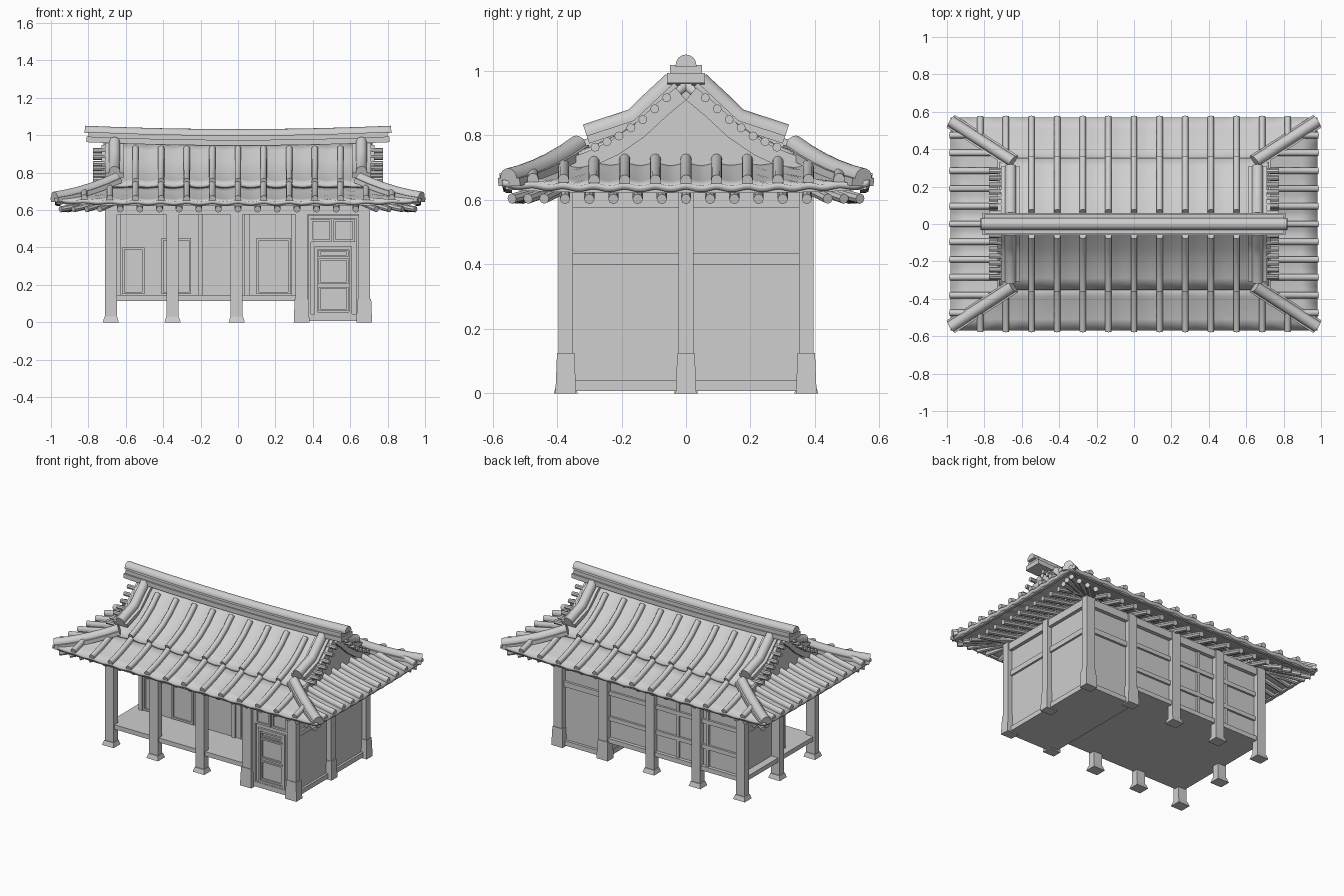
import bpy, bmesh, math
from mathutils import Vector

if "Cube" in bpy.data.objects:
    bpy.data.objects.remove(bpy.data.objects["Cube"])

grey = bpy.data.materials.new("plain_grey")
grey.use_nodes = True
grey.diffuse_color = (0.62, 0.62, 0.62, 1)
grey.node_tree.nodes["Principled BSDF"].inputs["Base Color"].default_value = (0.62, 0.62, 0.62, 1)


def finish(name, bm, thickness=0):
    bmesh.ops.recalc_face_normals(bm, faces=bm.faces)
    me = bpy.data.meshes.new(name)
    bm.to_mesh(me)
    bm.free()
    me.materials.append(grey)
    me.shade_smooth()
    me.set_sharp_from_angle(angle=math.radians(35))
    ob = bpy.data.objects.new(name, me)
    bpy.context.collection.objects.link(ob)
    if thickness:
        mod = ob.modifiers.new("thickness", "SOLIDIFY")
        mod.thickness, mod.offset = thickness, -1
    return ob


def box(bm, x0, x1, y0, y1, z0, z1, flare=0):
    """Box between limits; flare widens its foot."""
    rings = []
    for z, f in ((z0, flare), (z1, 0)):
        rings.append([bm.verts.new(p) for p in ((x0 - f, y0 - f, z), (x1 + f, y0 - f, z),
                                                (x1 + f, y1 + f, z), (x0 - f, y1 + f, z))])
    skin(bm, rings)


def skin(bm, rings):
    n = len(rings[0])
    for a, b in zip(rings, rings[1:]):
        for i in range(n):
            bm.faces.new((a[i], a[(i + 1) % n], b[(i + 1) % n], b[i]))
    bm.faces.new(rings[0])
    bm.faces.new(rings[-1])


def rect(w, h):
    return [(-w / 2, 0), (w / 2, 0), (w / 2, h), (-w / 2, h)]


def rounded(w, h, n=6):
    """Upright section with a half-round top."""
    arc = [(w / 2 * math.cos(math.pi * i / n), h + w / 2 * math.sin(math.pi * i / n)) for i in range(n + 1)]
    return [(-w / 2, 0), (w / 2, 0)] + arc


def circle(r, n=8):
    return [(r * math.cos(math.tau * i / n), r * math.sin(math.tau * i / n)) for i in range(n)]


def sweep(bm, path, section):
    pts = [Vector(p) for p in path]
    rings = []
    for i, p in enumerate(pts):
        d = (pts[min(i + 1, len(pts) - 1)] - pts[max(i - 1, 0)]).normalized()
        side = d.cross(Vector((0, 0, 1))).normalized()
        up = side.cross(d)
        rings.append([bm.verts.new(p + side * u + up * v) for u, v in section])
    skin(bm, rings)


def frame(bm, x0, x1, z0, z1, y, w=0.012, d=0.012):
    """Rectangular frame around an opening in a wall facing y."""
    for a, b in ((x0, x0 + w), (x1 - w, x1)):
        box(bm, a, b, y - d, y + d, z0, z1)
    for a, b in ((z0, z0 + w), (z1 - w, z1)):
        box(bm, x0 + w, x1 - w, y - d, y + d, a, b)


# Posts with flared feet; those of the closed room are heavier
bm = bmesh.new()
for x in (-0.68, -0.35, -0.007, 0.34, 0.675):
    for y in (-0.373, 0, 0.373):
        if y == 0 and abs(x) < 0.5:
            continue
        box(bm, x - 0.032, x + 0.032, y - 0.023, y + 0.023, 0.02, 0.63)
        if x > 0.2:
            box(bm, x - 0.037, x + 0.037, y - 0.027, y + 0.027, 0, 0.125, 0.005)
        else:
            box(bm, x - 0.034, x + 0.034, y - 0.028, y + 0.028, 0, 0.03, 0.009)
finish("posts", bm)

# Raised floor, and the room floor near the ground
bm = bmesh.new()
box(bm, -0.7, 0.33, -0.385, 0.385, 0.115, 0.145)
finish("porch_floor", bm)
bm = bmesh.new()
box(bm, 0.32, 0.69, -0.38, 0.38, 0.008, 0.04)
finish("room_sill", bm)

# Walls of the closed room and the recessed hall
bm = bmesh.new()
box(bm, 0.325, 0.675, -0.362, 0.362, 0.03, 0.64)
box(bm, -0.65, 0.33, -0.11, 0.362, 0.14, 0.64)
finish("walls", bm)

# Wall rails and top beams
bm = bmesh.new()
for y in (-0.37, 0.37):
    box(bm, -0.7, 0.7, y - 0.018, y + 0.018, 0.575, 0.625)
for x in (-0.68, 0.68):
    box(bm, x - 0.018, x + 0.018, -0.38, 0.38, 0.575, 0.625)
box(bm, 0.67, 0.688, -0.36, 0.36, 0.4, 0.435)
box(bm, 0.34, 0.68, 0.36, 0.378, 0.4, 0.435)
box(bm, -0.66, -0.645, 0, 0.36, 0.4, 0.435)
for x0, x1 in ((-0.65, -0.38), (-0.32, -0.04), (0.02, 0.31)):
    for z in (0.26, 0.43):
        box(bm, x0, x1, 0.36, 0.376, z, z + 0.028)
for x in (-0.42, -0.2):
    box(bm, x - 0.01, x + 0.01, 0.36, 0.374, 0.145, 0.58)
for x in (-0.64, -0.2, 0.05, 0.3):
    box(bm, x - 0.014, x + 0.014, -0.122, -0.11, 0.145, 0.6)
finish("wall_rails", bm)

# Hall windows, room door and transom windows
bm = bmesh.new()
for x0, x1, top in ((-0.62, -0.5, 0.4), (-0.41, -0.25, 0.45), (0.1, 0.28, 0.45)):
    frame(bm, x0, x1, 0.15, top, -0.11)
finish("hall_windows", bm)
bm = bmesh.new()
frame(bm, 0.375, 0.645, 0.03, 0.57, -0.362, 0.015, 0.016)
frame(bm, 0.41, 0.61, 0.04, 0.405, -0.362, 0.016, 0.014)
for z0, z1 in ((0.06, 0.19), (0.205, 0.34), (0.35, 0.385)):
    frame(bm, 0.43, 0.59, z0, z1, -0.362, 0.01, 0.01)
for x0, x1 in ((0.39, 0.5), (0.51, 0.625)):
    frame(bm, x0, x1, 0.43, 0.55, -0.362)
finish("door_and_transom", bm)

# Roof shape
SLOPE = [(0.0, 0.975), (0.06, 0.925), (0.13, 0.86), (0.21, 0.805), (0.29, 0.768), (0.353, 0.745)]
SPACE_X, SPACE_Y = 0.137, 0.095


def dip(v, spacing, depth=0.008):
    return -depth * math.sin(math.pi * v / spacing) ** 2


def hip(t):
    return 0.64 + 0.34 * t, 0.33 + 0.24 * t


def skirt_z(t, s):
    return 0.735 - 0.113 * t + 0.03 * t * t + 0.01 * t * abs(s) ** 4


def sheet(name, rows, thickness):
    bm = bmesh.new()
    grid = [[bm.verts.new(p) for p in row] for row in rows]
    for a, b in zip(grid, grid[1:]):
        for i in range(len(a) - 1):
            bm.faces.new((a[i], a[i + 1], b[i + 1], b[i]))
    ob = finish(name, bm, thickness)
    if sum(p.normal.z for p in ob.data.polygons) < 0:
        ob.data.flip_normals()


STEPS = [i / 4 for i in range(5)]
for sg, label in ((-1, "front"), (1, "back")):
    xs = [0.72 * i / 44 for i in range(-44, 45)]
    sheet(label + "_upper_roof", [[(x, sg * y, z + dip(x, SPACE_X)) for x in xs] for y, z in SLOPE], 0.025)
    rows = []
    for t in STEPS:
        hx, hy = hip(t)
        rows.append([(hx * i / 56, sg * hy, skirt_z(t, i / 56) + dip(hx * i / 56, SPACE_X)) for i in range(-56, 57)])
    sheet(label + "_lower_roof", rows, 0.02)
for sg, label in ((-1, "right"), (1, "left")):
    rows = []
    for t in STEPS:
        hx, hy = hip(t)
        rows.append([(sg * hx, hy * i / 48, skirt_z(t, i / 48) + dip(hy * i / 48, SPACE_Y)) for i in range(-48, 49)])
    sheet(label + "_end_roof", rows, 0.02)

# Tile ribs on every slope
bm = bmesh.new()
rib = rounded(0.034, 0.01)
for i in range(-6, 7):
    x = i * SPACE_X
    for sg in (-1, 1):
        if abs(i) < 5:
            sweep(bm, [(x, sg * y, z) for y, z in SLOPE[1:]], rib)
        t0 = max(0, (abs(x) - 0.64) / 0.34)
        ts = [t0 + (1.01 - t0) * k / 4 for k in range(5)]
        sweep(bm, [(x, sg * hip(t)[1], skirt_z(t, x / hip(t)[0])) for t in ts], rib)
for i in range(-5, 6):
    y = i * SPACE_Y
    for sg in (-1, 1):
        t0 = max(0, (abs(y) - 0.33) / 0.24)
        ts = [t0 + (1.01 - t0) * k / 4 for k in range(5)]
        sweep(bm, [(sg * hip(t)[0], y, skirt_z(t, y / hip(t)[1])) for t in ts], rib)
finish("tile_ribs", bm)

# Main ridge, sagging in the middle
bm = bmesh.new()
for half, base, section in ((0.81, 0.945, rect(0.118, 0.03)), (0.8, 0.97, rect(0.1, 0.03)),
                            (0.82, 0.995, rounded(0.064, 0.006, 8))):
    sweep(bm, [(half * i / 6, 0, base + 0.018 * (i / 6) ** 2) for i in range(-6, 7)], section)
finish("main_ridge", bm)

# Descending ridges, hip ridges, gable boards and verge tiles
ridges, gables, verge = bmesh.new(), bmesh.new(), bmesh.new()
for sx in (-1, 1):
    for sy in (-1, 1):
        spine = [(sx * 0.66, sy * y, z) for y, z in ((0.02, 0.945), (0.09, 0.88), (0.15, 0.825), (0.3, 0.775))]
        sweep(ridges, spine, rounded(0.06, 0.032, 8))
        sweep(ridges, spine, rect(0.1, 0.025))
        path = []
        for k in range(6):
            t = k / 5
            hx, hy = hip(t)
            path.append((sx * (hx - 0.002 * t), sy * (hy - 0.022 * t),
                         skirt_z(t, 1) + 0.025 * (1 - t) ** 2 - 0.013 - 0.006 * t))
        sweep(ridges, path, rounded(0.06, 0.026, 8))
        sweep(ridges, path, rect(0.08, 0.025))
        sweep(gables, [(sx * 0.72, sy * y, z - 0.065) for y, z in SLOPE], rect(0.02, 0.05))
        for k in range(7):
            y = 0.06 + 0.037 * k
            j = max(n for n in range(5) if SLOPE[n][0] <= y)
            (y0, z0), (y1, z1) = SLOPE[j], SLOPE[j + 1]
            z = z0 + (z1 - z0) * (y - y0) / (y1 - y0) - 0.008
            sweep(verge, [(sx * 0.69, sy * y, z), (sx * 0.775, sy * y, z)], circle(0.014))
    outline = [(y, z - 0.02) for y, z in SLOPE]
    outline = [(-y, z) for y, z in reversed(outline[1:])] + outline + [(0.33, 0.68), (-0.33, 0.68)]
    skin(gables, [[gables.verts.new((sx * x, y, z)) for y, z in outline] for x in (0.68, 0.705)])
finish("descending_and_hip_ridges", ridges)
finish("gable_walls", gables)
finish("verge_tiles", verge)

# Rafters below the eaves, fanned at the corners
bm = bmesh.new()
for s in (-1, 1):
    for i in range(-6, 7):
        x = i * 0.105
        sweep(bm, [(x, s * 0.3, 0.668), (x, s * 0.515, 0.604)], circle(0.018))
    for i in range(-5, 6):
        y = i * 0.075
        sweep(bm, [(s * 0.6, y, 0.668), (s * 0.915, y, 0.603)], circle(0.016))
    for sy in (-1, 1):
        fan = [(0.74, 0.52), (0.81, 0.525), (0.88, 0.53), (0.95, 0.54), (0.945, 0.49), (0.93, 0.44)]
        for x, y in fan:
            sweep(bm, [(s * 0.6, sy * 0.31, 0.668), (s * x, sy * y, 0.604)], circle(0.016))
finish("rafters", bm)

# Eave boards following the lifted edge
bm = bmesh.new()
for s in (-1, 1):
    sweep(bm, [(0.95 * i / 8, s * 0.55, skirt_z(1, i / 8) - 0.03) for i in range(-8, 9)], rect(0.02, 0.016))
    sweep(bm, [(s * 0.96, 0.55 * i / 8, skirt_z(1, i / 8) - 0.03) for i in range(-8, 9)], rect(0.02, 0.016))
finish("eave_boards", bm)
